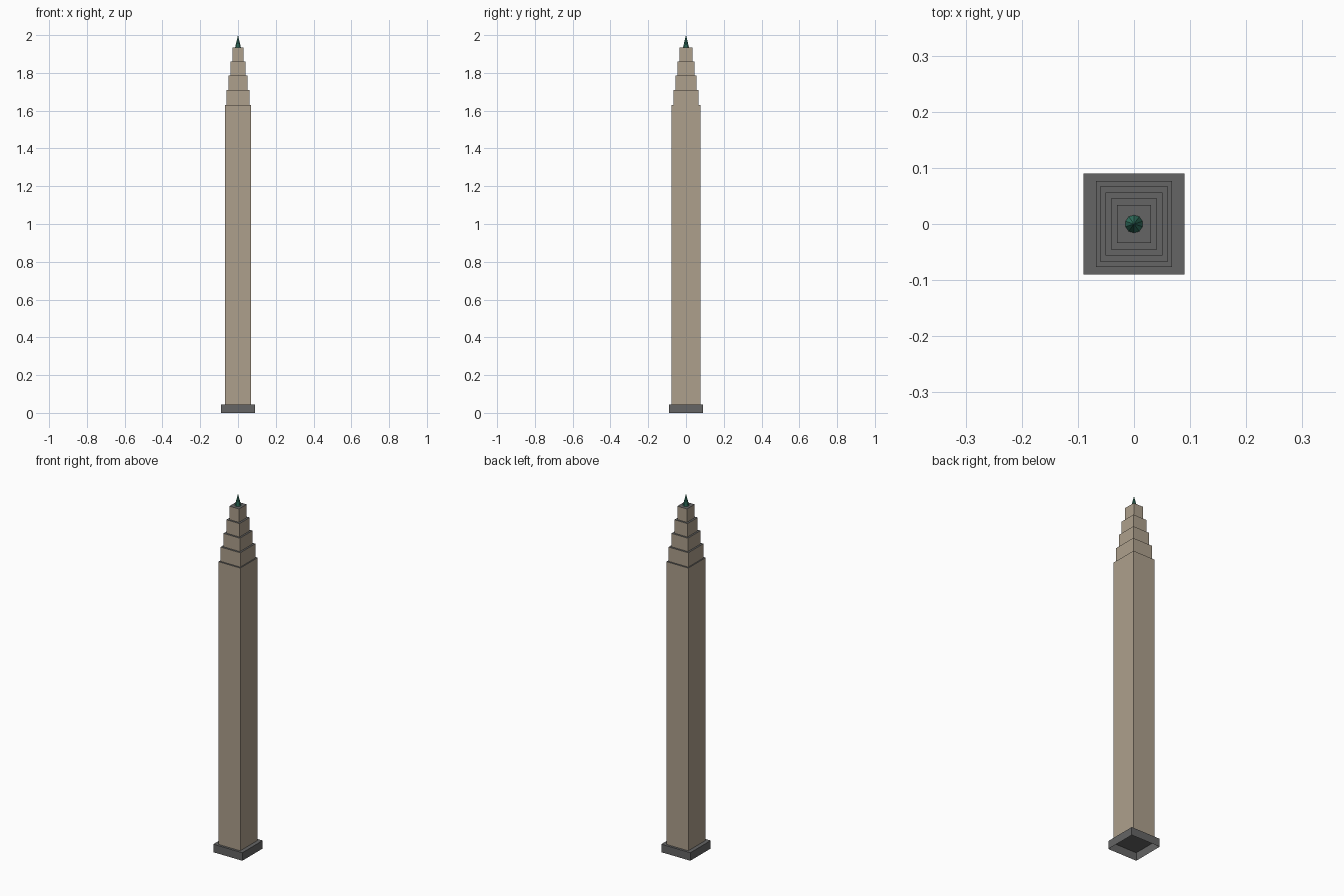
import bpy
import bmesh

default = bpy.data.objects.get("Cube")
if default:
    bpy.data.objects.remove(default, do_unlink=True)


def make_material(name, rgb):
    mat = bpy.data.materials.new(name)
    mat.use_nodes = True
    color = (*rgb, 1.0)
    mat.diffuse_color = color
    mat.node_tree.nodes["Principled BSDF"].inputs["Base Color"].default_value = color
    return mat


stone = make_material("tan stone", (0.42, 0.35, 0.265))
gray = make_material("dark gray", (0.13, 0.13, 0.13))
green = make_material("green copper", (0.035, 0.19, 0.13))


def finish(name, bm, materials):
    mesh = bpy.data.meshes.new(name)
    bm.to_mesh(mesh)
    bm.free()
    for mat in materials:
        mesh.materials.append(mat)
    obj = bpy.data.objects.new(name, mesh)
    bpy.context.collection.objects.link(obj)
    return obj


def open_block(name, half_x, half_y, bottom, top, walls, roof):
    """Box without an underside; its roof takes the second material."""
    bm = bmesh.new()
    bmesh.ops.create_cube(bm, size=2)
    for v in bm.verts:
        v.co.x *= half_x
        v.co.y *= half_y
        v.co.z = top if v.co.z > 0 else bottom
    bm.normal_update()
    under = [f for f in bm.faces if f.normal.z < -0.5]
    bmesh.ops.delete(bm, geom=under, context="FACES")
    for f in bm.faces:
        f.material_index = 1 if f.normal.z > 0.5 else 0
    return finish(name, bm, [walls, roof])


# Hollow plinth
open_block("plinth", 0.09, 0.09, 0, 0.045, gray, gray)

# Tall shaft and stepped crown
tiers = [
    ("shaft", 0.068, 0.077, 1.63),
    ("lower_setback", 0.061, 0.067, 1.71),
    ("middle_setback", 0.051, 0.056, 1.785),
    ("upper_setback", 0.041, 0.045, 1.86),
    ("crown", 0.03, 0.034, 1.935),
]
level = 0.045
for name, half_x, half_y, top in tiers:
    open_block(name, half_x, half_y, level, top, stone, gray)
    level = top

# Pointed spire
spire = bmesh.new()
bmesh.ops.create_cone(spire, cap_ends=True, segments=10, radius1=0.016,
                      radius2=0, depth=2 - level)
bmesh.ops.translate(spire, verts=spire.verts, vec=(0, 0, (2 + level) / 2))
finish("spire", spire, [green])
